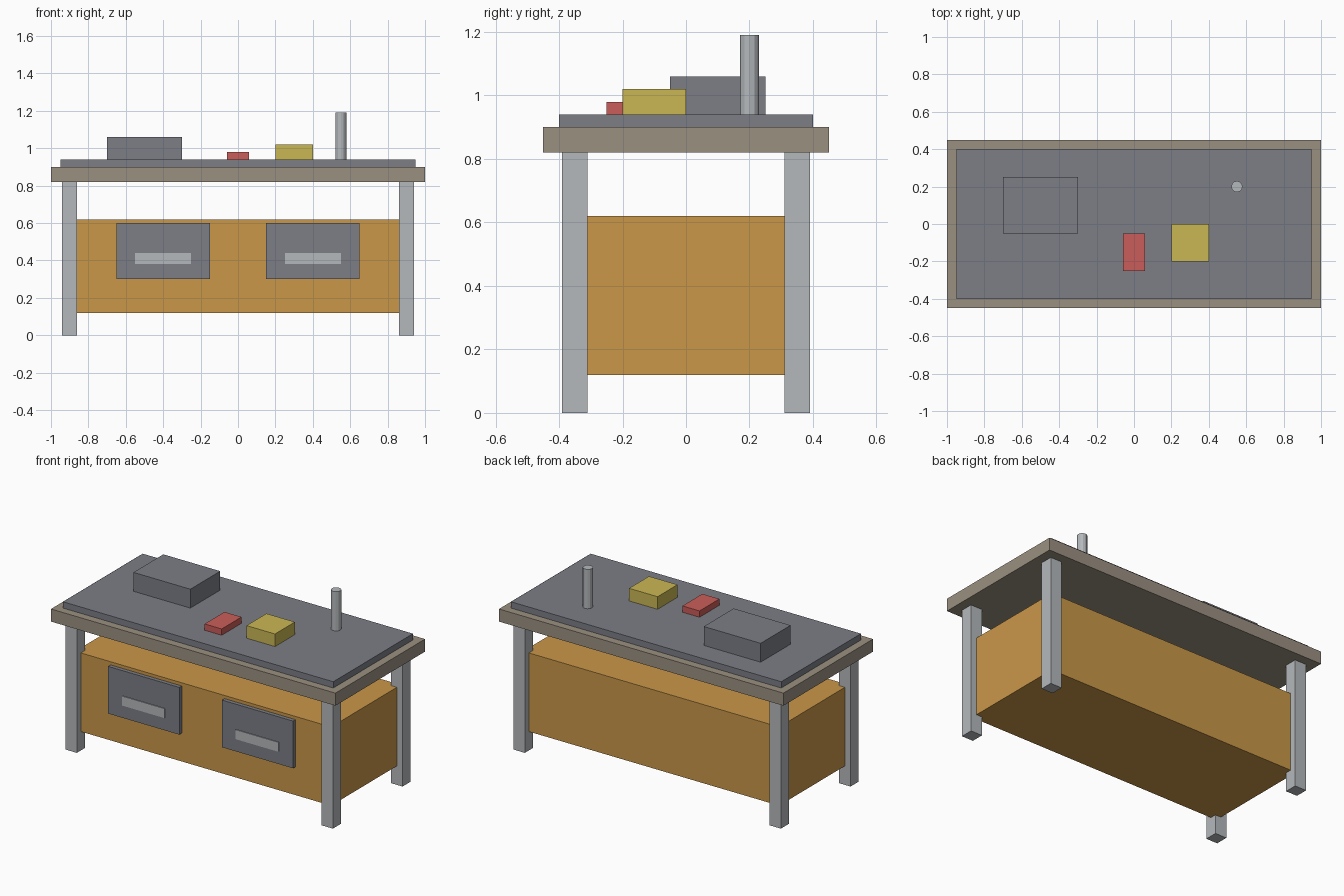
import bpy

cube = bpy.data.objects.get("Cube")
if cube:
    bpy.data.objects.remove(cube, do_unlink=True)


def material(name, r, g, b):
    mat = bpy.data.materials.new(name)
    mat.use_nodes = True
    mat.diffuse_color = (r, g, b, 1)
    mat.node_tree.nodes["Principled BSDF"].inputs["Base Color"].default_value = (r, g, b, 1)
    return mat


orange = material("orange cabinet paint", 0.59, 0.31, 0.066)
slate = material("slate grey", 0.2, 0.21, 0.24)
tan = material("tan wood", 0.33, 0.28, 0.22)
steel = material("light steel", 0.46, 0.485, 0.5)
yellow = material("yellow", 0.59, 0.475, 0.09)
red = material("red", 0.59, 0.11, 0.1)


def finish(name, mat):
    obj = bpy.context.object
    obj.name = obj.data.name = name
    obj.data.materials.append(mat)
    return obj


def box(name, mat, x, y, z):
    """Box from (low, high) ranges along each axis."""
    ranges = (x, y, z)
    bpy.ops.mesh.primitive_cube_add(size=1, location=[(a + b) / 2 for a, b in ranges])
    obj = finish(name, mat)
    obj.scale = [b - a for a, b in ranges]
    bpy.ops.object.transform_apply(location=False, rotation=False, scale=True)
    return obj


def around(centre, half):
    return centre - half, centre + half


# Table top and work mat
box("table_top", tan, (-1, 1), (-0.45, 0.45), (0.82, 0.9))
box("work_mat", slate, (-0.95, 0.95), (-0.4, 0.4), (0.9, 0.94))

# Legs
for side, sx in (("right", -1), ("left", 1)):
    for end, sy in (("front", -1), ("back", 1)):
        box(f"{end}_{side}_leg", steel, around(sx * 0.9, 0.04),
            around(sy * 0.35, 0.04), (0, 0.82))

# Cabinet with two drawers
box("cabinet", orange, (-0.9, 0.9), (-0.35, 0.35), (0.12, 0.62))
for side, cx in (("right", -0.4), ("left", 0.4)):
    box(f"{side}_drawer", slate, around(cx, 0.25), (-0.375, -0.34), (0.3, 0.6))
    box(f"{side}_drawer_handle", steel, around(cx, 0.15), (-0.38, -0.36), (0.38, 0.44))

# Items on the mat
box("tool_case", slate, (-0.7, -0.3), (-0.05, 0.25), (0.94, 1.06))
box("red_block", red, (-0.06, 0.06), (-0.25, -0.05), (0.94, 0.98))
box("yellow_box", yellow, (0.2, 0.4), (-0.2, 0), (0.94, 1.02))
bpy.ops.mesh.primitive_cylinder_add(vertices=12, radius=0.03, depth=0.25,
                                    location=(0.55, 0.2, 1.065))
finish("steel_post", steel)
